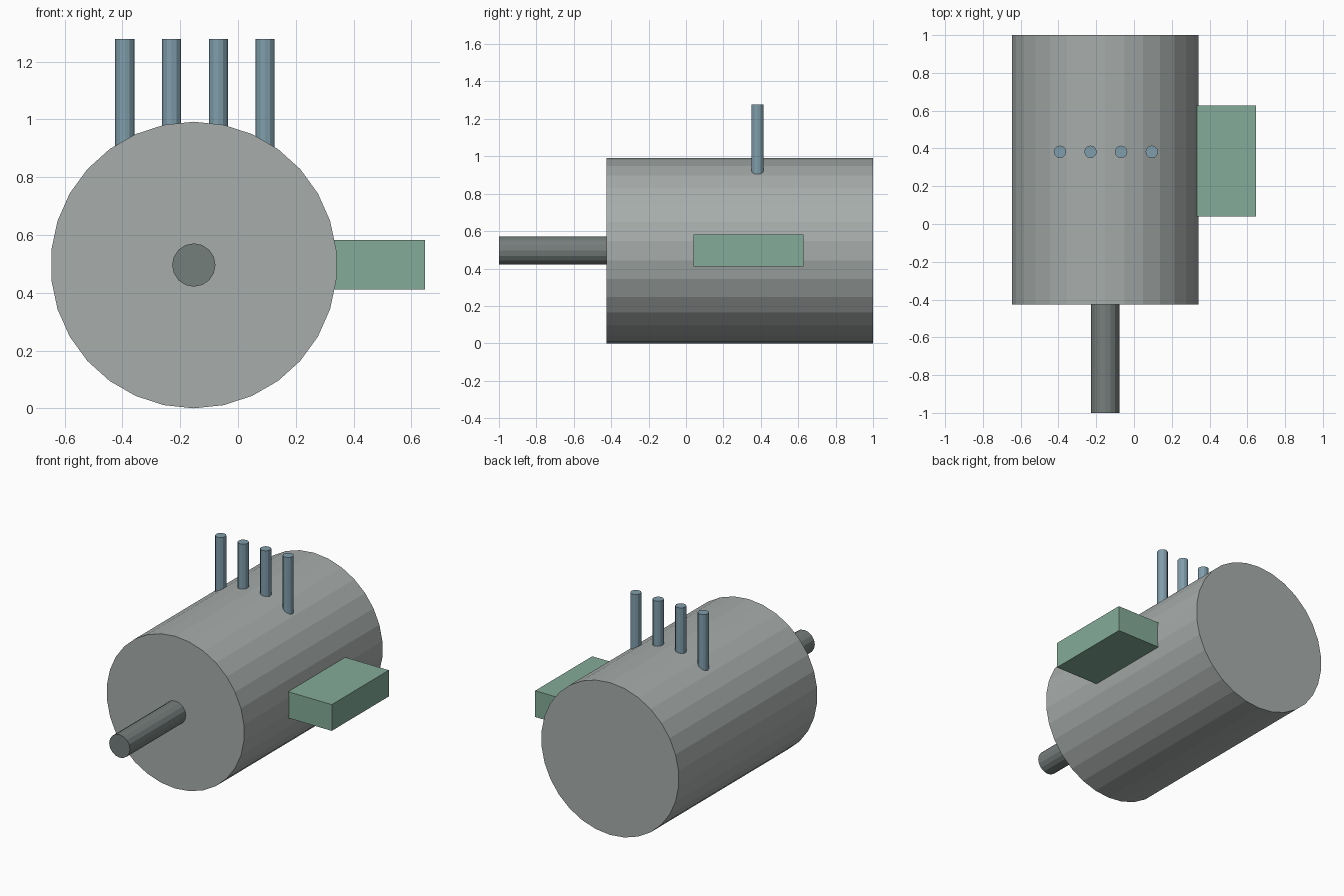
import bpy
import math

if "Cube" in bpy.data.objects:
    bpy.data.objects.remove(bpy.data.objects["Cube"])


def material(name, srgb):
    m = bpy.data.materials.new(name)
    lin = [((c / 255 + 0.055) / 1.055) ** 2.4 for c in srgb]
    m.diffuse_color = (*lin, 1.0)
    m.use_nodes = True
    m.node_tree.nodes["Principled BSDF"].inputs["Base Color"].default_value = m.diffuse_color
    return m


def cylinder(name, radius, sides, start, end, along_y, mat):
    """Flat-shaded cylinder from start to end along y or z."""
    mid = [(a + b) / 2 for a, b in zip(start, end)]
    depth = math.dist(start, end)
    rot = (math.pi / 2, 0, 0) if along_y else (0, 0, 0)
    bpy.ops.mesh.primitive_cylinder_add(vertices=sides, radius=radius, depth=depth,
                                        location=mid, rotation=rot)
    ob = bpy.context.object
    ob.name = name
    ob.data.materials.append(mat)
    return ob


def box(name, lo, hi, mat):
    bpy.ops.mesh.primitive_cube_add(size=1, location=[(a + b) / 2 for a, b in zip(lo, hi)])
    ob = bpy.context.object
    ob.name = name
    ob.scale = [b - a for a, b in zip(lo, hi)]
    bpy.ops.object.transform_apply(location=False, rotation=False, scale=True)
    ob.data.materials.append(mat)
    return ob


body_grey = material("body grey", (167, 173, 171))
shaft_grey = material("dark shaft grey", (117, 126, 124))
pin_blue = material("pin blue", (128, 158, 172))
box_green = material("box green", (132, 171, 153))

CX, CZ, R = -0.153, 0.496, 0.496

# Drum body and front shaft
cylinder("body", R, 30, (CX, -0.425, CZ), (CX, 1.0, CZ), True, body_grey)
cylinder("shaft", 0.075, 16, (CX, -1.0, CZ), (CX, -0.42, CZ), True, shaft_grey)

# Side connector box
box("side_box", (0.31, 0.041, 0.412), (0.647, 0.628, 0.583), box_green)

# Row of four upright pins
for i in range(4):
    x = -0.392 + i * 0.162
    cylinder(f"pin_{i + 1}", 0.033, 12, (x, 0.382, 0.88), (x, 0.382, 1.278), False, pin_blue)
